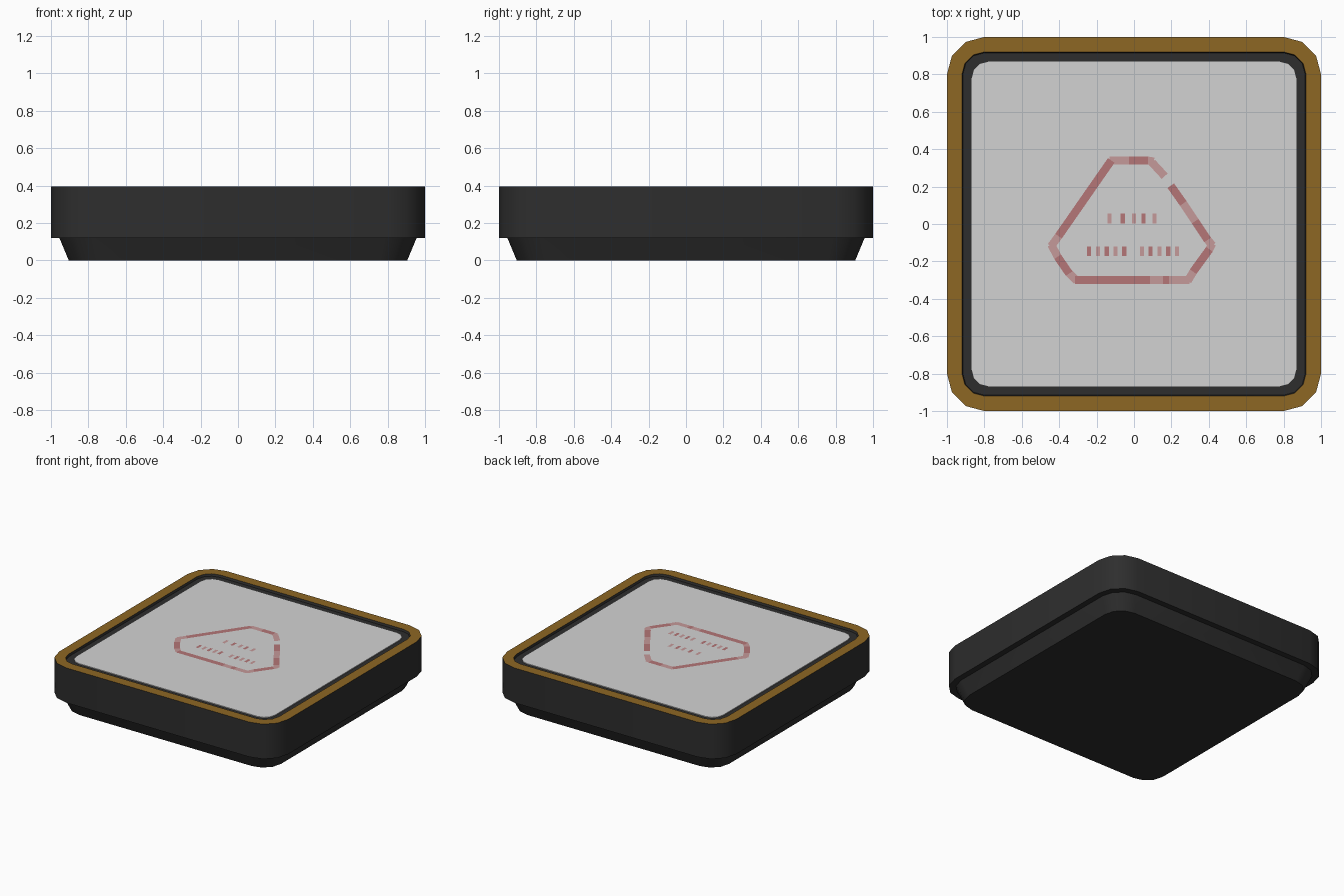
import bpy, bmesh, math
from mathutils import Vector

if "Cube" in bpy.data.objects:
    bpy.data.objects.remove(bpy.data.objects["Cube"])


def material(name, rgb):
    m = bpy.data.materials.new(name)
    m.diffuse_color = (*rgb, 1)
    m.use_nodes = True
    m.node_tree.nodes["Principled BSDF"].inputs["Base Color"].default_value = m.diffuse_color
    return m


black = material("black plastic", (0.027, 0.027, 0.027))
gold = material("dark gold", (0.27, 0.135, 0.017))
grey = material("light grey", (0.65, 0.65, 0.65))
red = material("faded red", (0.46, 0.18, 0.185))
pink = material("pale pink", (0.56, 0.32, 0.32))


def outline(half, radius, z):
    """Rounded square, three facets per corner."""
    c = half - radius
    pts = []
    for q in range(4):
        a0 = q * math.pi / 2
        sx, sy = [(1, 1), (-1, 1), (-1, -1), (1, -1)][q]
        for i in range(4):
            a = a0 + i * math.pi / 6
            pts.append((sx * c + radius * math.cos(a), sy * c + radius * math.sin(a), z))
    return pts


def make_object(name, bm, mats):
    me = bpy.data.meshes.new(name)
    bm.to_mesh(me)
    bm.free()
    for m in mats:
        me.materials.append(m)
    ob = bpy.data.objects.new(name, me)
    bpy.context.collection.objects.link(ob)
    return ob


def lofted(name, rings, mats, cap_start=False, cap_end=False):
    """Loft (half, radius, z, material index of band leading here) rings."""
    bm = bmesh.new()
    prev = first = None
    for half, radius, z, mi in rings:
        loop = [bm.verts.new(p) for p in outline(half, radius, z)]
        first = first or loop
        if prev:
            n = len(loop)
            for i in range(n):
                j = (i + 1) % n
                f = bm.faces.new((prev[i], prev[j], loop[j], loop[i]))
                f.material_index = mi
        prev = loop
    if cap_start:
        bm.faces.new(first[::-1])
    if cap_end:
        bm.faces.new(prev).material_index = rings[-1][3]
    ob = make_object(name, bm, mats)
    bpy.ops.object.select_all(action='DESELECT')
    ob.select_set(True)
    bpy.context.view_layer.objects.active = ob
    bpy.ops.object.shade_smooth_by_angle(angle=math.radians(35))
    return ob


# Tray: tapered foot, step, outer wall, gold rim and sunken black channel
lofted("tray_body", [
    (0.905, 0.15, 0.0, 0),
    (0.955, 0.17, 0.12, 0),
    (1.0, 0.20, 0.12, 0),
    (1.0, 0.20, 0.395, 0),
    (0.92, 0.12, 0.395, 1),
    (0.915, 0.115, 0.378, 0),
    (0.86, 0.09, 0.378, 0),
], [black, gold], cap_start=True, cap_end=True)

# Grey top panel
lofted("top_panel", [
    (0.868, 0.09, 0.376, 0),
    (0.868, 0.09, 0.384, 0),
], [grey], cap_end=True)


def strokes(name, paths, mat, width, z):
    """Flat painted strokes along short straight segments."""
    bm = bmesh.new()
    for x1, y1, x2, y2 in paths:
        a, b = Vector((x1, y1)), Vector((x2, y2))
        d = (b - a).normalized()
        n = Vector((-d.y, d.x)) * width / 2
        e = d * 0.006
        quad = [a - e - n, b + e - n, b + e + n, a - e + n]
        bm.faces.new([bm.verts.new((p.x, p.y, z)) for p in quad])
    return make_object(name, bm, [mat])


# Worn six-sided painted border
strokes("border_red", [
    (-0.02, 0.34, 0.07, 0.34), (-0.125, 0.335, -0.40, -0.06),
    (-0.405, -0.18, -0.35, -0.26), (-0.31, -0.30, 0.08, -0.30),
    (0.16, -0.30, 0.18, -0.30), (0.32, -0.25, 0.40, -0.14),
    (0.20, 0.20, 0.26, 0.115), (0.33, 0.01, 0.39, -0.08),
], red, 0.043, 0.3875)
strokes("border_pink", [
    (-0.125, 0.34, -0.02, 0.34), (0.07, 0.34, 0.10, 0.335), (0.10, 0.325, 0.16, 0.26),
    (-0.40, -0.06, -0.44, -0.115), (-0.44, -0.115, -0.405, -0.18),
    (-0.35, -0.26, -0.31, -0.30), (0.08, -0.30, 0.16, -0.30), (0.18, -0.30, 0.29, -0.30),
    (0.29, -0.30, 0.32, -0.25), (0.26, 0.115, 0.33, 0.01),
    (0.39, -0.08, 0.415, -0.11), (0.415, -0.11, 0.40, -0.14),
], pink, 0.043, 0.387)

# Two rows of worn paint flecks inside the border
for name, mat, k in (("flecks_pink", pink, 0), ("flecks_red", red, 1)):
    row = [(x, 0.03) for x in (-0.13, -0.06, 0.0, 0.05, 0.11)]
    row += [(-0.24 + 0.047 * i, -0.145) for i in range(11) if i != 5]
    strokes(name, [(x, y - 0.02, x, y + 0.02)
                   for i, (x, y) in enumerate(row) if i % 2 == k], mat, 0.022, 0.387)
